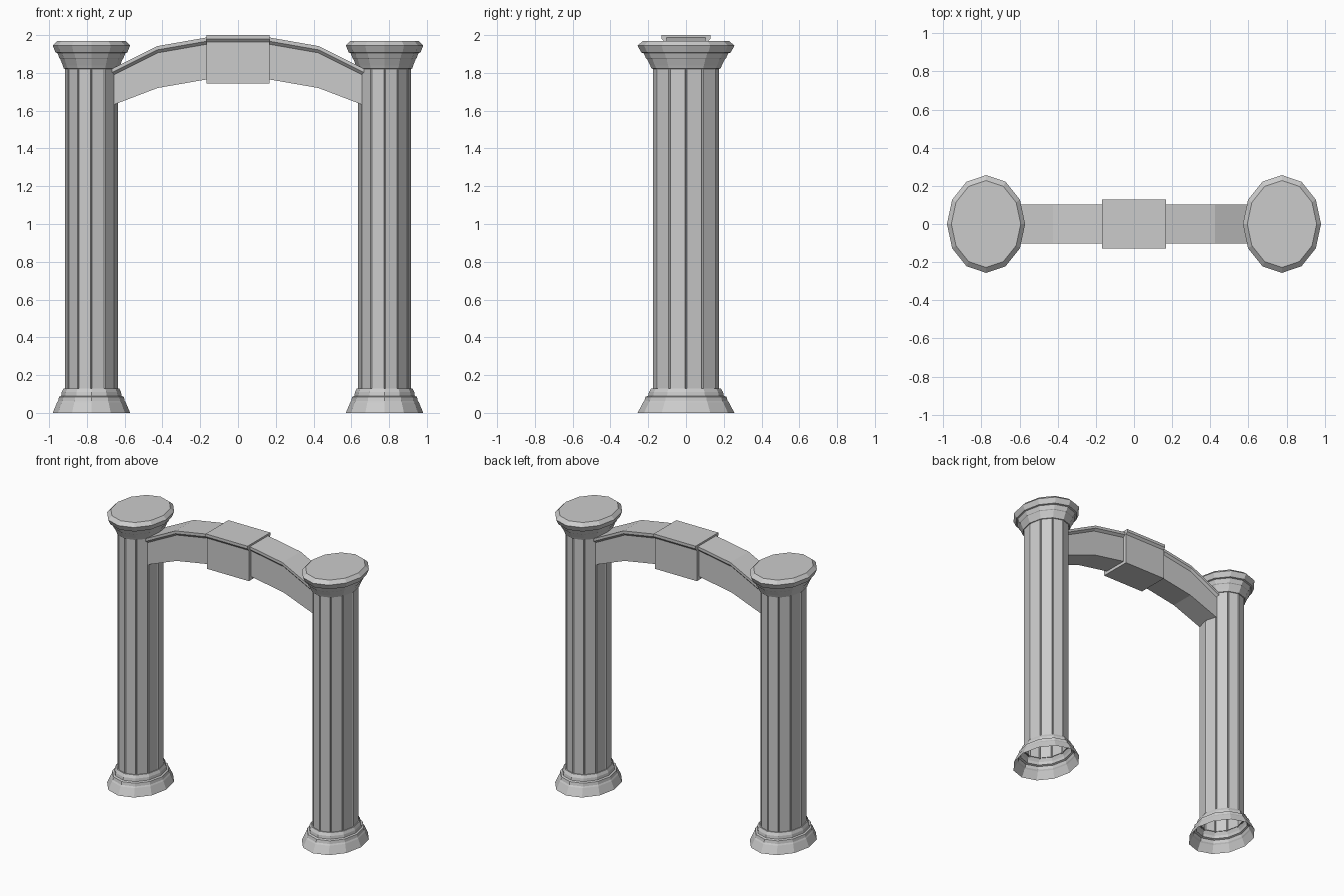
import bpy, bmesh, math
from mathutils import Vector

if "Cube" in bpy.data.objects:
    bpy.data.objects.remove(bpy.data.objects["Cube"])

stone = bpy.data.materials.new("grey stone")
stone.diffuse_color = (0.6, 0.6, 0.6, 1)
stone.use_nodes = True
stone.node_tree.nodes["Principled BSDF"].inputs["Base Color"].default_value = stone.diffuse_color
SIDES, DEPTH, COL_X = 12, 1.25, 0.776


def make_object(name, rings, closed_loop=True, cap_start=False, cap_end=False):
    """Skin a list of closed rings of points into a flat-shaded mesh."""
    bm = bmesh.new()
    loops = [[bm.verts.new(p) for p in ring] for ring in rings]
    for a, b in zip(loops, loops[1:]):
        n = len(a)
        for i in range(n):
            j = (i + 1) % n
            bm.faces.new((a[i], a[j], b[j], b[i]))
    if cap_start:
        bm.faces.new(loops[0][::-1])
    if cap_end:
        bm.faces.new(loops[-1])
    me = bpy.data.meshes.new(name)
    bmesh.ops.recalc_face_normals(bm, faces=bm.faces)
    bm.to_mesh(me)
    bm.free()
    me.materials.append(stone)
    ob = bpy.data.objects.new(name, me)
    bpy.context.collection.objects.link(ob)
    return ob


def oval(cx, r, z):
    return [Vector((cx + r * math.cos(k * math.tau / SIDES),
                    DEPTH * r * math.sin(k * math.tau / SIDES), z)) for k in range(SIDES)]


def fluted(cx, r, z):
    """Oval with a narrow groove cut at each corner."""
    pts, c, out = oval(cx, r, z), Vector((cx, 0, z)), []
    for k, p in enumerate(pts):
        out += [p.lerp(pts[k - 1], 0.06), c.lerp(p, 0.955), p.lerp(pts[(k + 1) % SIDES], 0.06)]
    return out


def section(x, bottom, top, w, flare):
    """Beam cross-section with a flared moulding along the top."""
    right = [(w, bottom), (w, top - 0.036), (w + flare, top - 0.02), (w + flare, top)]
    pts = right + [(-y, z) for y, z in reversed(right)]
    return [Vector((x, y, z)) for y, z in pts]


# Columns: stepped base (open below), shaft and capital
base = [(0.205, 0), (0.182, 0.055), (0.176, 0.064), (0.172, 0.085), (0.160, 0.09),
        (0.157, 0.11), (0.147, 0.13), (0.136, 0.13)]
capital = [(0.136, 1.82), (0.146, 1.823), (0.152, 1.84), (0.165, 1.873), (0.169, 1.876),
           (0.180, 1.905), (0.190, 1.908), (0.205, 1.945), (0.182, 1.969)]
for side, cx in (("left", -COL_X), ("right", COL_X)):
    make_object(side + "_column_base", [oval(cx, r, z) for r, z in base])
    make_object(side + "_column_shaft", [fluted(cx, 0.141, z) for z in (0.125, 1.825)])
    make_object(side + "_column_capital", [oval(cx, r, z) for r, z in capital], cap_end=True)

# Arch between the columns
half = [(0.68, 1.623, 1.815), (0.426, 1.72, 1.942), (0.168, 1.765, 1.987)]
stations = [(-x, b, t) for x, b, t in half] + half[::-1]
make_object("arch_beam", [section(x, b, t, 0.088, 0.015) for x, b, t in stations],
            cap_start=True, cap_end=True)

# Keystone block
make_object("keystone", [section(x, 1.743, 2.0, 0.115, 0.014) for x in (-0.167, 0.167)],
            cap_start=True, cap_end=True)
